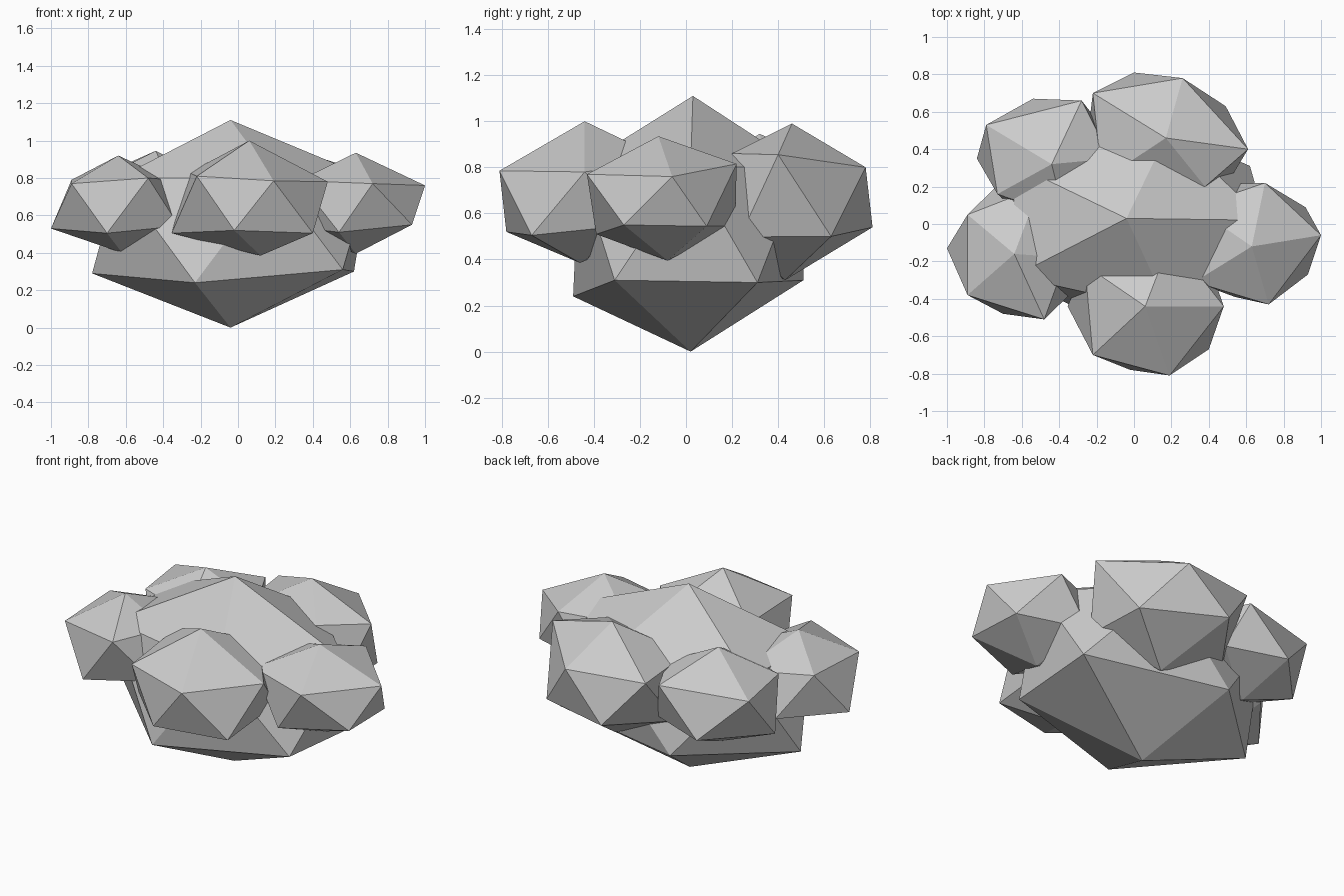
import bpy
import bmesh
from mathutils import Vector


def blob(name, centre, radii, nudges):
    """Stretched 20-sided ball; the corner nearest each nudge point is pulled onto it."""
    bm = bmesh.new()
    bmesh.ops.create_icosphere(bm, subdivisions=1, radius=1.0)
    for v in bm.verts:
        v.co = Vector(c + r * p for c, r, p in zip(centre, radii, v.co))
    for point in nudges:
        target = Vector(point)
        min(bm.verts, key=lambda v: (v.co - target).length).co = target
    mesh = bpy.data.meshes.new(name)
    bm.to_mesh(mesh)
    bm.free()
    obj = bpy.data.objects.new(name, mesh)
    bpy.context.collection.objects.link(obj)


# Large central mass
blob("core_puff", (-0.04, 0.02, 0.555), (0.83, 0.57, 0.55), [
    (-0.04, 0.02, 0.0), (-0.04, 0.03, 1.11), (-0.23, -0.49, 0.24),
    (-0.78, 0.02, 0.29), (0.62, 0.31, 0.30), (0.56, -0.31, 0.31),
    (-0.25, 0.51, 0.31)])

# Ring of smaller lumps around it
blob("front_puff", (0.07, -0.44, 0.69), (0.46, 0.42, 0.31), [
    (0.06, -0.44, 1.0), (0.12, -0.46, 0.385), (-0.22, -0.70, 0.81),
    (0.19, -0.81, 0.785), (0.48, -0.44, 0.78), (0.40, -0.67, 0.505),
    (-0.02, -0.78, 0.52), (-0.355, -0.44, 0.505)])

blob("right_puff", (0.62, -0.11, 0.665), (0.41, 0.38, 0.27), [
    (0.63, -0.12, 0.935), (1.0, -0.06, 0.76), (0.72, -0.43, 0.77),
    (0.70, 0.22, 0.815), (0.93, -0.27, 0.55), (0.63, -0.08, 0.395),
    (0.54, -0.39, 0.51)])

blob("left_puff", (-0.62, -0.14, 0.66), (0.42, 0.40, 0.26), [
    (-0.64, -0.16, 0.92), (-0.48, -0.51, 0.80), (-0.89, -0.38, 0.77),
    (-0.89, 0.05, 0.79), (-1.0, -0.13, 0.53), (-0.70, -0.48, 0.505),
    (-0.36, -0.18, 0.79)])

blob("back_left_puff", (-0.48, 0.35, 0.67), (0.40, 0.37, 0.27), [
    (-0.44, 0.32, 0.945), (-0.79, 0.53, 0.79), (-0.28, 0.66, 0.80),
    (-0.73, 0.16, 0.80), (-0.84, 0.35, 0.54), (-0.54, 0.67, 0.54)])

blob("back_puff", (0.17, 0.45, 0.65), (0.47, 0.41, 0.34), [
    (0.17, 0.46, 0.99), (-0.22, 0.70, 0.81), (0.26, 0.78, 0.80),
    (0.61, 0.40, 0.855), (0.38, 0.20, 0.86), (0.0, 0.81, 0.54),
    (0.49, 0.63, 0.50), (0.17, 0.43, 0.31)])
